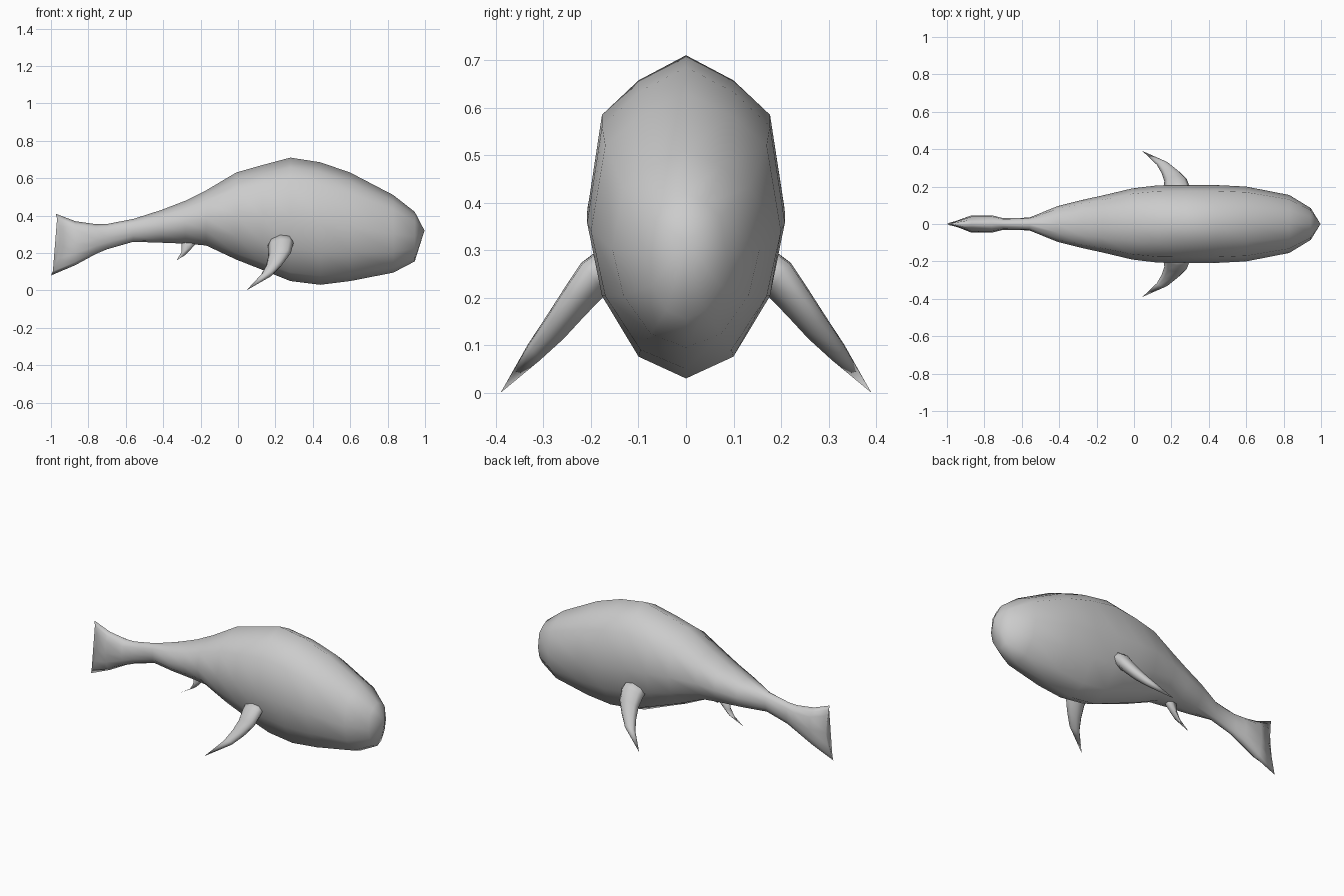
import bpy, bmesh, math
from mathutils import Vector

if "Cube" in bpy.data.objects:
    bpy.data.objects.remove(bpy.data.objects["Cube"], do_unlink=True)

grey = bpy.data.materials.new("plain grey")
grey.use_nodes = True
grey.diffuse_color = (0.6, 0.6, 0.6, 1)
grey.node_tree.nodes["Principled BSDF"].inputs["Base Color"].default_value = (0.6, 0.6, 0.6, 1)


def loft(name, rings, start=None, end=None):
    """Skin a list of point rings, closing each end with a tip or a cap."""
    bm = bmesh.new()
    loops = [[bm.verts.new(p) for p in ring] for ring in rings]
    n = len(loops[0])
    for a, b in zip(loops, loops[1:]):
        for i in range(n):
            j = (i + 1) % n
            bm.faces.new((a[i], a[j], b[j], b[i]))
    for loop, tip in ((loops[0], start), (loops[-1], end)):
        if tip is None:
            bm.faces.new(loop)
        else:
            t = bm.verts.new(tip)
            for i in range(n):
                bm.faces.new((loop[i], loop[(i + 1) % n], t))
    bmesh.ops.recalc_face_normals(bm, faces=bm.faces)
    mesh = bpy.data.meshes.new(name)
    bm.to_mesh(mesh)
    bm.free()
    mesh.materials.append(grey)
    mesh.shade_smooth()
    obj = bpy.data.objects.new(name, mesh)
    bpy.context.collection.objects.link(obj)
    return obj


# Twelve-sided body cross-section: (width, height) from the top down one side
half = [(0, 1), (.48, .84), (.85, .62), (1, 0), (.85, -.47), (.48, -.86), (0, -1)]
section = half + [(-w, h) for w, h in half[-2:0:-1]]


def body_ring(x, top, bottom, width):
    mid, rise = (top + bottom) / 2, (top - bottom) / 2
    return [(x, w * width, mid + h * rise) for w, h in section]


# Body and tail stalk: x, top, bottom, half width
stations = [
    (.945, .42, .155, .085), (.83, .51, .095, .155), (.6, .63, .05, .2),
    (.44, .685, .03, .208), (.28, .71, .05, .208), (.13, .67, .11, .207),
    (-.01, .63, .165, .19), (-.17, .535, .24, .152), (-.28, .48, .25, .128),
    (-.41, .43, .255, .095), (-.56, .382, .26, .034), (-.7, .355, .22, .031),
    (-.76, .354, .195, .046), (-.87, .37, .135, .046),
]
rings = [body_ring(*s) for s in stations]
# Forked trailing edge of the tail, thin and swept back at both tips
rings.append([(-.955 + .0125 * h - .0325 * h * h, w * .012, .245 + h * .165)
              for w, h in section])
loft("body_and_tail", rings, start=(.997, 0, .32))


def fin_ring(centre, chord, thick, chord_dir, thick_dir, sides=8):
    c, u, v = Vector(centre), Vector(chord_dir), Vector(thick_dir)
    return [c + u * chord * math.cos(a) + v * thick * math.sin(a)
            for a in (math.tau * i / sides for i in range(sides))]


# Pectoral fins, sweeping out, down and back
pectoral = [
    ((.225, .15, .27), .07, .045), ((.228, .195, .24), .07, .042),
    ((.222, .235, .19), .062, .036), ((.195, .275, .138), .048, .03),
    ((.155, .32, .085), .034, .021),
]
for side, label in ((1, "left"), (-1, "right")):
    fin = [fin_ring((x, y * side, z), c, t, (.97, .1 * side, .15), (0, .6 * side, .8))
           for (x, y, z), c, t in pectoral]
    loft(label + "_pectoral_fin", fin, end=(.045, .39 * side, 0))

# Single belly fin behind the body
belly = [((-.25, 0, .28), .06, .024), ((-.265, 0, .225), .045, .022),
         ((-.305, 0, .175), .028, .015)]
loft("belly_fin", [fin_ring(p, c, t, (.85, 0, .5), (0, 1, 0)) for p, c, t in belly],
     end=(-.39, 0, .125))
